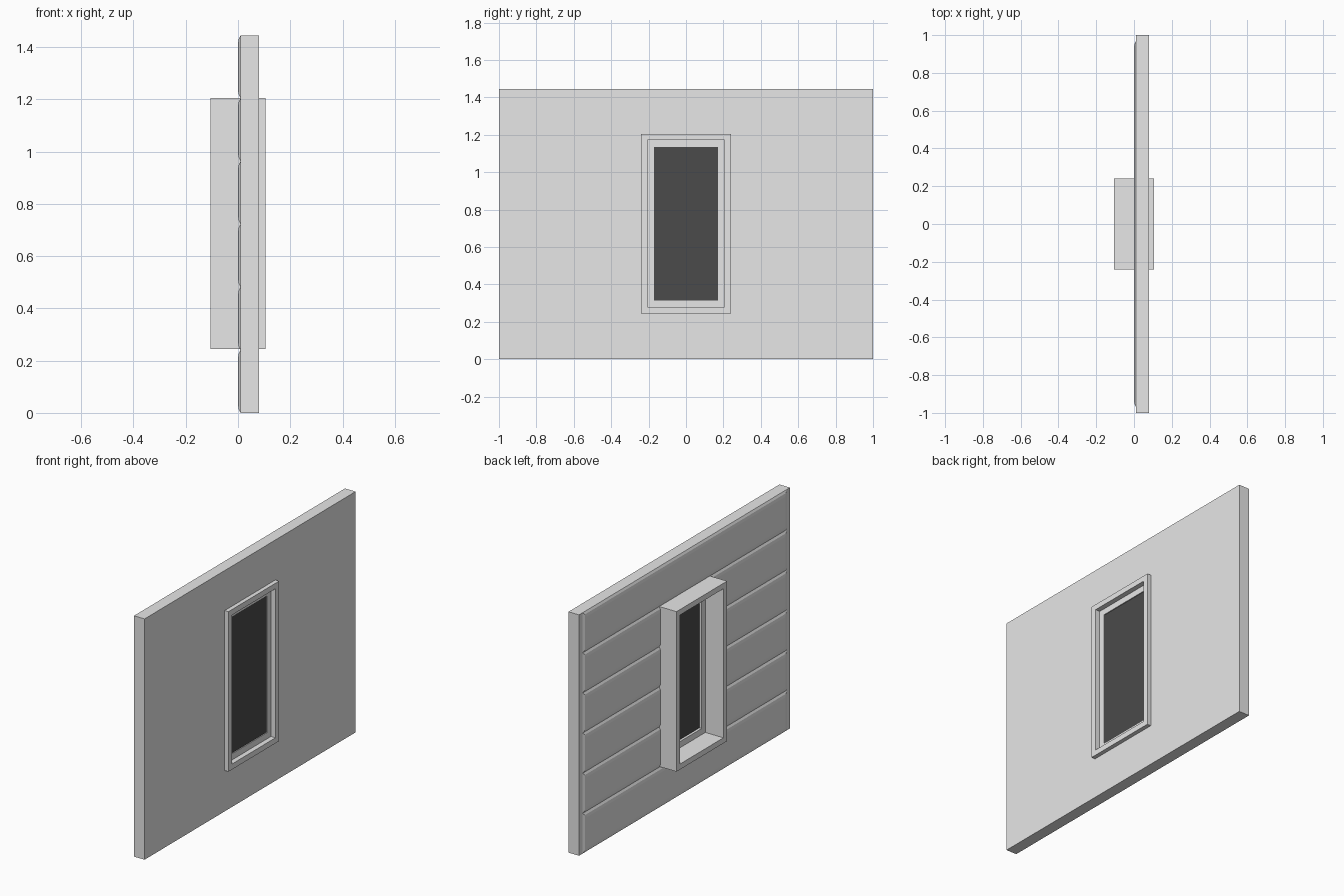
import bpy
import bmesh

cube = bpy.data.objects.get("Cube")
if cube:
    bpy.data.objects.remove(cube, do_unlink=True)


def material(name, value):
    mat = bpy.data.materials.new(name)
    mat.use_nodes = True
    color = (value, value, value, 1)
    mat.diffuse_color = color
    mat.node_tree.nodes["Principled BSDF"].inputs["Base Color"].default_value = color
    return mat


PAINT = material("light grey paint", 0.8)
GLASS = material("dark glass", 0.07)


def add_object(name, bm, mat):
    bmesh.ops.recalc_face_normals(bm, faces=bm.faces)
    mesh = bpy.data.meshes.new(name)
    bm.to_mesh(mesh)
    bm.free()
    obj = bpy.data.objects.new(name, mesh)
    bpy.context.collection.objects.link(obj)
    mesh.materials.append(mat)
    return obj


def box(name, x0, x1, half_y, z0, z1, mat):
    bm = bmesh.new()
    bmesh.ops.create_cube(bm, size=1)
    for v in bm.verts:
        v.co.x = x1 if v.co.x > 0 else x0
        v.co.y *= 2 * half_y
        v.co.z = z1 if v.co.z > 0 else z0
    return add_object(name, bm, mat)


def cut(obj, cutter):
    mod = obj.modifiers.new("opening", "BOOLEAN")
    mod.operation = "DIFFERENCE"
    mod.solver = "EXACT"
    mod.object = cutter
    cutter.hide_render = True
    cutter.hide_viewport = True
    cutter.display_type = "WIRE"


def ring(name, x0, x1, outer, inner, mat):
    """Rectangular frame; outer and inner are (half_y, z0, z1)."""
    bm = bmesh.new()
    loops = []
    for x, (h, z0, z1) in ((x0, outer), (x1, outer), (x1, inner), (x0, inner)):
        loops.append([bm.verts.new((x, y, z))
                      for y, z in ((-h, z0), (h, z0), (h, z1), (-h, z1))])
    for a, b in zip(loops, loops[1:] + loops[:1]):
        for i in range(4):
            j = (i + 1) % 4
            bm.faces.new((a[i], a[j], b[j], b[i]))
    return add_object(name, bm, mat)


HEIGHT = 1.445
BOARDS = 6
OUTER = (0.24, 0.245, 1.205)
REVEAL = (0.205, 0.278, 1.172)
PANE = (0.17, 0.315, 1.135)

# Wall slab with window opening
opening = box("opening_cutter", -0.2, 0.2, 0.225, 0.26, 1.19, PAINT)
wall = box("wall", 0.01, 0.08, 1.0, 0, HEIGHT, PAINT)
cut(wall, opening)

# Horizontal cladding boards with sloped edges on all four sides
pitch = HEIGHT / BOARDS
for n in range(BOARDS):
    low, high = n * pitch, (n + 1) * pitch
    bm = bmesh.new()
    rows = []
    for x, inset in ((0.01, 0), (0.003, 0.013), (0, 0.03)):
        h, a, b = 0.967 - inset, low + inset, high - inset
        rows.append([bm.verts.new((x, y, z))
                     for y, z in ((-h, a), (h, a), (h, b), (-h, b))])
    for r, s in zip(rows, rows[1:]):
        for i in range(4):
            j = (i + 1) % 4
            bm.faces.new((r[i], r[j], s[j], s[i]))
    bm.faces.new(rows[0])
    bm.faces.new(rows[-1])
    cut(add_object(f"cladding_board_{n + 1}", bm, PAINT), opening)

# Window frame, sash and pane
ring("window_frame", -0.105, 0.105, OUTER, REVEAL, PAINT)
ring("window_sash", 0.015, 0.075, REVEAL, PANE, PAINT)
box("window_pane", 0.03, 0.07, PANE[0], PANE[1], PANE[2], GLASS)
